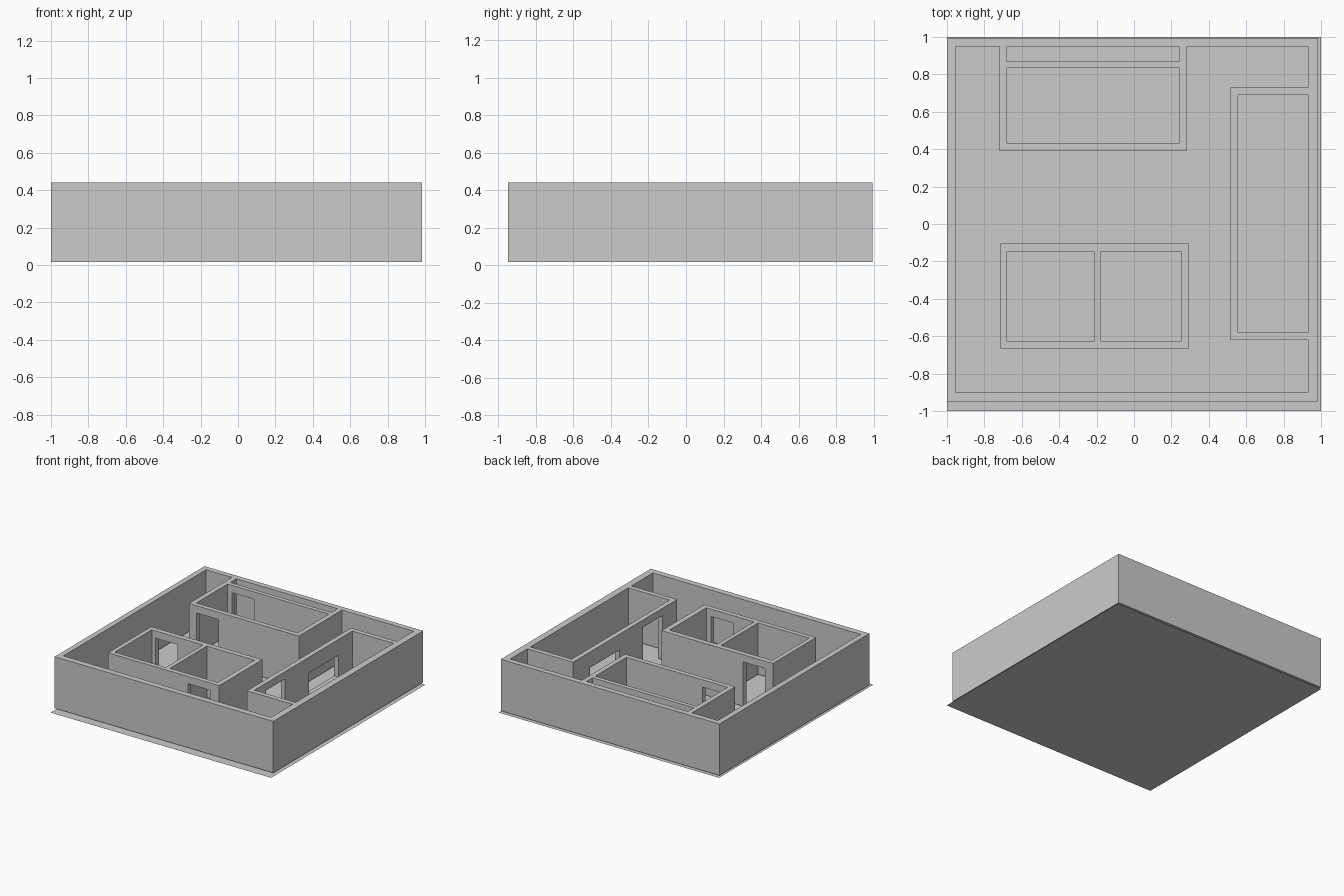
import bpy

if "Cube" in bpy.data.objects:
    bpy.data.objects.remove(bpy.data.objects["Cube"])

BASE, TOP, DOOR_TOP = 0.017, 0.44, 0.38


def box(name, x0, x1, y0, y1, z0=BASE, z1=TOP):
    bpy.ops.mesh.primitive_cube_add(size=1, location=((x0 + x1) / 2, (y0 + y1) / 2, (z0 + z1) / 2))
    ob = bpy.context.object
    ob.name = name
    ob.scale = (x1 - x0, y1 - y0, z1 - z0)
    bpy.ops.object.transform_apply(location=True, rotation=False, scale=True)
    return ob


def cut(target, x0, x1, y0, y1, z0=-0.1, z1=0.6):
    """Subtract a box from the target and remove the cutter."""
    cutter = box("cutter", x0, x1, y0, y1, z0, z1)
    mod = target.modifiers.new("cut", 'BOOLEAN')
    mod.operation, mod.solver, mod.object = 'DIFFERENCE', 'EXACT', cutter
    bpy.context.view_layer.objects.active = target
    bpy.ops.object.modifier_apply(modifier=mod.name)
    bpy.data.objects.remove(cutter, do_unlink=True)


def walls(name, outer, hollows, openings=()):
    ob = box(name, *outer)
    for h in hollows:
        cut(ob, *h)
    for o in openings:
        cut(ob, *o)
    return ob


# thin floor sheet
bpy.ops.mesh.primitive_plane_add(size=2)
bpy.context.object.name = "floor"

# perimeter walls
walls("outer_walls", (-1, 0.985, -0.95, 0.995), [(-0.955, 0.93, -0.90, 0.95)])

# back room with a narrow passage behind it, open to the perimeter wall
walls("back_room_walls", (-0.72, 0.28, 0.39, 0.95),
      [(-0.68, 0.24, 0.43, 0.835), (-0.68, 0.24, 0.87, 1.0)],
      [(-0.65, -0.45, 0.35, 0.45, -0.1, DOOR_TOP),      # front door
       (-0.64, -0.44, 0.80, 0.90, -0.1, DOOR_TOP)])     # passage door

# front pair of rooms sharing a partition
walls("front_rooms_walls", (-0.715, 0.295, -0.665, -0.105),
      [(-0.68, -0.215, -0.628, -0.147), (-0.18, 0.253, -0.625, -0.147)],
      [(-0.645, -0.445, -0.2, -0.05, -0.1, DOOR_TOP),   # left room door
       (0.01, 0.21, -0.7, -0.6, -0.1, DOOR_TOP)])       # right room door

# long side room against the right perimeter wall
walls("side_room_walls", (0.515, 0.93, -0.62, 0.73),
      [(0.555, 1.0, -0.58, 0.69)],
      [(0.45, 0.6, -0.43, -0.18, -0.1, DOOR_TOP),       # door
       (0.45, 0.6, 0.13, 0.51, 0.13, 0.31)])            # window
